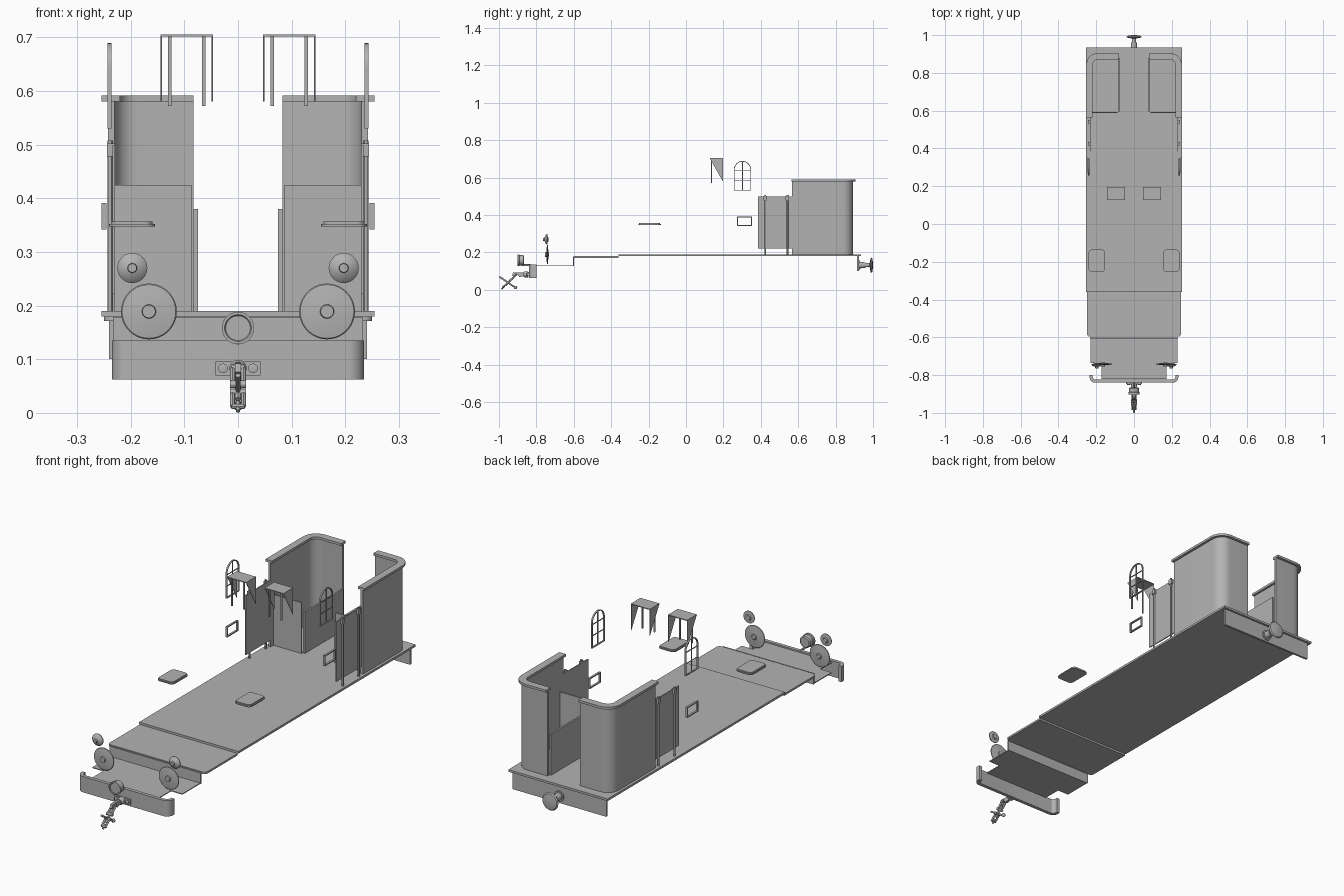
import bpy, bmesh, math
from mathutils import Vector, Matrix

if "Cube" in bpy.data.objects:
    bpy.data.objects.remove(bpy.data.objects["Cube"])

grey = bpy.data.materials.new("dark_grey")
grey.diffuse_color = (.45, .45, .45, 1)
grey.use_nodes = True
grey.node_tree.nodes["Principled BSDF"].inputs["Base Color"].default_value = grey.diffuse_color


def finish(name, bm, mirror=False):
    bmesh.ops.recalc_face_normals(bm, faces=bm.faces)
    me = bpy.data.meshes.new(name)
    bm.to_mesh(me)
    bm.free()
    me.materials.append(grey)
    ob = bpy.data.objects.new(name, me)
    bpy.context.collection.objects.link(ob)
    if mirror:
        ob.modifiers.new("mirror", 'MIRROR')
    return ob


def add_box(bm, x0, x1, y0, y1, z0, z1):
    m = Matrix.Translation(((x0 + x1) / 2, (y0 + y1) / 2, (z0 + z1) / 2)) @ \
        Matrix.Diagonal((x1 - x0, y1 - y0, z1 - z0, 1))
    bmesh.ops.create_cube(bm, size=1, matrix=m)


def add_prism(bm, pts, axis, lo, hi):
    """Extrude a 2D outline along axis: 'x' outlines are (y, z), 'z' outlines are (x, y)."""
    def put(p, h):
        return (h, p[0], p[1]) if axis == 'x' else (p[0], p[1], h)
    f = bm.faces.new([bm.verts.new(put(p, lo)) for p in pts])
    r = bmesh.ops.extrude_face_region(bm, geom=[f])
    d = Vector(put((0, 0), hi - lo))
    bmesh.ops.translate(bm, vec=d, verts=[v for v in r['geom'] if isinstance(v, bmesh.types.BMVert)])


def add_rod(bm, a, b, r, seg=12):
    a, b = Vector(a), Vector(b)
    m = Matrix.Translation((a + b) / 2) @ (b - a).to_track_quat('Z', 'Y').to_matrix().to_4x4()
    bmesh.ops.create_cone(bm, cap_ends=True, segments=seg, radius1=r, radius2=r,
                          depth=(b - a).length, matrix=m)


def add_lathe(bm, cx, cz, prof, seg=40):
    """Revolve (y, radius) pairs around a y-parallel axis."""
    rings = [[bm.verts.new((cx + r * math.cos(2 * math.pi * i / seg), y,
                            cz + r * math.sin(2 * math.pi * i / seg))) for i in range(seg)]
             for y, r in prof]
    for p, q in zip(rings, rings[1:]):
        for i in range(seg):
            j = (i + 1) % seg
            bm.faces.new((p[i], p[j], q[j], q[i]))
    bm.faces.new(rings[0])
    bm.faces.new(rings[-1])


def arc(cx, cy, r, a0, a1, n=8):
    return [(cx + r * math.cos(math.radians(a0 + (a1 - a0) * i / n)),
             cy + r * math.sin(math.radians(a0 + (a1 - a0) * i / n))) for i in range(n + 1)]


def rounded(x0, x1, y0, y1, r):
    return (arc(x1 - r, y1 - r, r, 0, 90) + arc(x0 + r, y1 - r, r, 90, 180) +
            arc(x0 + r, y0 + r, r, 180, 270) + arc(x1 - r, y0 + r, r, 270, 360))


def boxes(name, dims, mirror=False):
    bm = bmesh.new()
    for d in dims:
        add_box(bm, *d)
    return finish(name, bm, mirror)


def prism(name, pts, axis, lo, hi, mirror=False):
    bm = bmesh.new()
    add_prism(bm, pts, axis, lo, hi)
    return finish(name, bm, mirror)


# floor decks
boxes("main_floor", [(-.254, .254, -.36, .935, .18, .19)])
prism("step_floor", [(.25, -.36), (-.25, -.36)] + arc(-.235, -.58, .015, 180, 270, 5) +
      arc(.235, -.58, .015, 270, 360, 5), 'z', .171, .18)
boxes("front_riser", [(-.233, .233, -.605, -.6, .128, .178)])
prism("low_front_deck", [(.23, -.6), (-.23, -.6), (-.23, -.735), (-.172, -.735), (-.172, -.82),
                         (.172, -.82), (.172, -.735), (.23, -.735)], 'z', .127, .131)

# beams at both ends
boxes("rear_beam", [(-.24, .24, .915, .925, .1, .18)])
outer = arc(-.205, -.81, .03, 180, 270) + arc(.205, -.81, .03, 270, 360)
inner = arc(.205, -.81, .014, 360, 270) + arc(-.205, -.81, .014, 270, 180)
prism("front_bumper", [(-.235, -.8)] + outer + [(.235, -.8), (.219, -.8)] + inner + [(-.219, -.8)],
      'z', .062, .135)


# rounded cab walls with a cap rail
def corner_wall(xo, yo, ro, t, y_start, x_end):
    return ([(xo, y_start)] + arc(xo - ro, yo - ro, ro, 0, 90) + [(x_end, yo), (x_end, yo - t)] +
            arc(xo - ro, yo - ro, ro - t, 90, 0) + [(xo - t, y_start)])


prism("cab_wall", corner_wall(.242, .893, .055, .012, .567, .083), 'z', .19, .582, True)
prism("cab_cap_rail", corner_wall(.254, .905, .065, .034, .563, .083), 'z', .58, .591, True)
boxes("cab_partition", [(.087, .232, .587, .593, .19, .425)], True)
boxes("cab_inner_panel", [(.075, .083, .595, .878, .19, .38)], True)

# side doors with handrails
boxes("side_door", [(.229, .234, .385, .568, .222, .498)], True)
bm = bmesh.new()
for y in (.424, .542):
    add_rod(bm, (.238, y, .19), (.238, y, .508), .005)
    add_box(bm, .229, .244, y - .009, y + .009, .478, .502)
finish("door_handrails", bm, True)

# arched side windows
bm = bmesh.new()
cy, zs, R, w = .302, .643, .046, .004
add_prism(bm, [(cy + R, .53)] + arc(cy, zs, R, 0, 180, 20) + [(cy - R, .53), (cy - R + w, .53)] +
          arc(cy, zs, R - w, 180, 0, 20) + [(cy + R - w, .53)], 'x', .236, .243)
add_box(bm, .236, .243, cy - R, cy + R, .53, .534)
add_box(bm, .238, .242, cy - .0015, cy + .0015, .53, zs + R - w)
for z in (.585, .637):
    add_box(bm, .238, .242, cy - R, cy + R, z - .0015, z + .0015)
finish("arched_window", bm, True)

# small rectangular frames below the windows
boxes("small_frame", [(.245, .254, .272, .352, .342, .347), (.245, .254, .272, .352, .386, .391),
                      (.245, .254, .272, .277, .347, .386), (.245, .254, .347, .352, .347, .386)], True)

# hung canopies with triangular cheeks and legs
bm = bmesh.new()
add_box(bm, .047, .144, .127, .197, .701, .705)
for x in (.047, .142):
    add_prism(bm, [(.127, .703), (.197, .703), (.197, .58)], 'x', x, x + .002)
for x in (.064, .127):
    add_box(bm, x - .003, x + .003, .134, .14, .572, .703)
finish("canopy", bm, True)

# hatch cushions
bm = bmesh.new()
add_prism(bm, rounded(.155, .24, -.255, -.135, .018), 'z', .347, .352)
add_prism(bm, rounded(.159, .236, -.251, -.139, .016), 'z', .352, .357)
finish("hatch", bm, True)

# front discs, large and small, with a hub on both faces
bm = bmesh.new()
add_lathe(bm, .166, .189, [(-.754, .008), (-.754, .012), (-.747, .013), (-.746, .03), (-.743, .05),
                           (-.741, .052), (-.739, .05), (-.737, .03), (-.735, .013), (-.732, .01)])
finish("large_disc", bm, True)
bm = bmesh.new()
add_lathe(bm, .197, .27, [(-.764, .004), (-.764, .008), (-.756, .009), (-.752, .02), (-.744, .028),
                          (-.741, .028), (-.739, .013), (-.735, .01)])
finish("small_disc", bm, True)

# front lamp
bm = bmesh.new()
add_lathe(bm, 0, .158, [(-.899, .023), (-.902, .025), (-.902, .03), (-.892, .03), (-.89, .027),
                        (-.87, .027), (-.866, .022)])
add_rod(bm, (0, -.88, .132), (0, -.832, .132), .005)
finish("front_lamp", bm)

# rear buffer
bm = bmesh.new()
add_lathe(bm, 0, .132, [(.925, .024), (.931, .024), (.931, .017), (.96, .015), (.96, .011),
                        (.982, .011), (.987, .038), (.991, .041), (.996, .036), (1.0, .012)])
finish("rear_buffer", bm)

# front coupler: mounting plate, hook and hanging screw link
bm = bmesh.new()
add_box(bm, -.042, .042, -.846, -.838, .07, .096)
for x in (-.028, .028):
    add_lathe(bm, x, .083, [(-.852, .004), (-.851, .009), (-.844, .009)], 16)
add_lathe(bm, 0, .083, [(-.868, .012), (-.862, .016), (-.845, .016)], 20)
add_prism(bm, [(-.86, .075), (-.86, .091), (-.895, .094), (-.925, .092), (-.93, .076), (-.92, .07),
               (-.915, .08), (-.9, .08), (-.89, .068)], 'x', -.006, .006)
finish("coupler_hook", bm)
bm = bmesh.new()
add_rod(bm, (-.012, -.905, .084), (.012, -.905, .084), .006)
for x in (-.01, .01):
    add_rod(bm, (x, -.905, .084), (x, -.94, .05), .0045)
    add_rod(bm, (x, -.95, .04), (x, -.982, .012), .0045)
add_rod(bm, (-.015, -.937, .053), (.015, -.937, .053), .007)
add_rod(bm, (-.015, -.952, .038), (.015, -.952, .038), .007)
add_rod(bm, (-.012, -.98, .012), (.012, -.98, .012), .005)
add_rod(bm, (0, -.998, .07), (0, -.915, .014), .0045)
add_rod(bm, (0, -.92, .068), (0, -.965, .025), .0055)
bmesh.ops.create_uvsphere(bm, u_segments=12, v_segments=8, radius=.009,
                          matrix=Matrix.Translation((0, -.911, .013)))
add_rod(bm, (0, -.97, .02), (0, -.987, .003), .004)
finish("coupler_link", bm)

# smooth the curved surfaces, keep edges sharp
for ob in bpy.context.scene.objects:
    ob.select_set(True)
    bpy.context.view_layer.objects.active = ob
bpy.ops.object.shade_smooth_by_angle(angle=math.radians(30))
